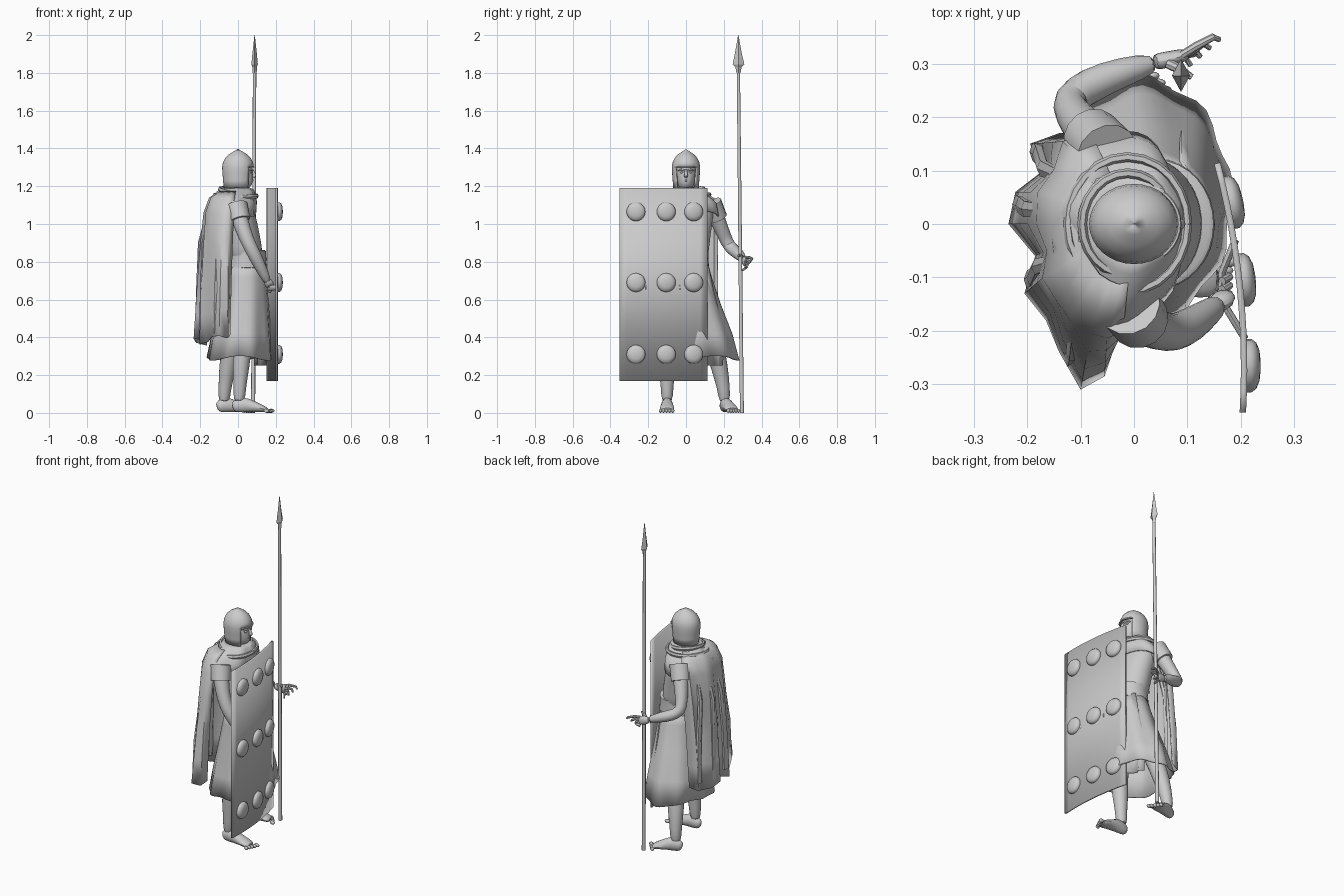
import bpy, bmesh, math
from mathutils import Vector
from math import sin, cos, pi, radians


def sheet(name, rows, closed=True, caps=True, skip=None, subsurf=0, solid=0, angle=40):
    """Skin a list of equally long point rows."""
    bm = bmesh.new()
    vs = [[bm.verts.new(p) for p in row] for row in rows]
    n = len(rows[0])
    for j in range(len(rows) - 1):
        for i in range(n if closed else n - 1):
            if skip and skip(i, j):
                continue
            k = (i + 1) % n
            bm.faces.new((vs[j][i], vs[j][k], vs[j + 1][k], vs[j + 1][i]))
    if closed and caps:
        bm.faces.new(vs[0])
        bm.faces.new(vs[-1])
    bmesh.ops.recalc_face_normals(bm, faces=bm.faces)
    me = bpy.data.meshes.new(name)
    bm.to_mesh(me)
    bm.free()
    ob = bpy.data.objects.new(name, me)
    bpy.context.collection.objects.link(ob)
    bpy.context.view_layer.objects.active = ob
    bpy.ops.object.select_all(action='DESELECT')
    ob.select_set(True)
    bpy.ops.object.shade_smooth_by_angle(angle=radians(angle))
    if solid:
        m = ob.modifiers.new("thickness", 'SOLIDIFY')
        m.thickness, m.offset = solid, -1
    if subsurf:
        ob.modifiers.new("smooth", 'SUBSURF').levels = subsurf
        ob.modifiers["smooth"].render_levels = subsurf
    return ob


def ellipse(cx, cy, z, rx, ry, n=24, wave=0, freq=9, dz=0):
    out = []
    for i in range(n):
        t = 2 * pi * i / n
        w = 1 + wave * sin(freq * t + 0.6 * sin(2 * t))
        out.append(Vector((cx + rx * w * cos(t), cy + ry * w * sin(t), z + dz * sin(3 * t))))
    return out


def tube(name, pts, ref=(0, 1, 0), n=10, **kw):
    """Tube along points (x, y, z, side radius[, other radius])."""
    ps = [Vector(p[:3]) for p in pts]
    rows = []
    for i, p in enumerate(ps):
        t = (ps[min(i + 1, len(ps) - 1)] - ps[max(i - 1, 0)]).normalized()
        a = t.cross(Vector(ref)).normalized()
        b = a.cross(t)
        ra, rb = pts[i][3], pts[i][-1]
        rows.append([p + a * ra * cos(2 * pi * k / n) + b * rb * sin(2 * pi * k / n) for k in range(n)])
    return sheet(name, rows, **kw)


def ball(name, loc, scale, seg=12):
    n = seg // 2
    return sheet(name, [ellipse(loc[0], loc[1], loc[2] - scale[2] * cos(pi * j / n),
                                scale[0] * max(sin(pi * j / n), .02), scale[1] * max(sin(pi * j / n), .02), seg)
                        for j in range(n + 1)], angle=60)


# Head, face and neck
sheet("head", [ellipse(*r) for r in [
    (0, 0, 1.12, .05, .055), (0, 0, 1.185, .046, .046), (.022, 0, 1.197, .045, .034), (.016, 0, 1.215, .062, .046),
    (.01, 0, 1.25, .07, .054), (.006, 0, 1.29, .072, .058), (0, 0, 1.33, .06, .05), (0, 0, 1.36, .03, .03)]], subsurf=1)
tube("nose", [(.072, 0, 1.292, .006), (.084, 0, 1.27, .008), (.09, 0, 1.255, .012), (.078, 0, 1.247, .009)], subsurf=1)
tube("mouth", [(.066, -.02, 1.229, .003), (.077, 0, 1.231, .006), (.066, .02, 1.229, .003)], ref=(0, 0, 1))
for s in (-1, 1):
    ball("eye", (.068, s * .022, 1.274), (.008, .011, .006))
    tube("eyebrow", [(.078, s * .008, 1.284, .005), (.074, s * .025, 1.289, .005), (.062, s * .04, 1.283, .004)], ref=(0, 0, 1))

# Helmet with face opening
prof = [(1.19, .90), (1.23, .94), (1.27, .98), (1.3, 1), (1.325, .95), (1.35, .8), (1.37, .55), (1.384, .27), (1.396, .02)]
sheet("helmet", [ellipse(0, 0, z, .084 * r, .075 * r, 32) for z, r in prof], caps=False, solid=.006,
      skip=lambda i, j: j < 3 and (i < 4 or i >= 28))
tube("helmet_rim", [(.085 * cos(a), .076 * sin(a), 1.302, .004) for a in [radians(d) for d in range(-50, 51, 10)]],
     ref=(0, 0, 1), n=6)

# Tunic body, belt and flared skirt
sheet("torso", [ellipse(*r) for r in [
    (.04, 0, .77, .1, .118), (.03, 0, .88, .098, .122), (.005, 0, 1.0, .1, .14), (-.01, 0, 1.08, .095, .15),
    (-.015, 0, 1.13, .08, .12), (-.01, 0, 1.18, .05, .055)]], subsurf=1)
sheet("belt", [ellipse(.043, 0, z, r, r * 1.13, 32) for z, r in
               [(.765, .1), (.77, .108), (.815, .105), (.857, .106), (.862, .098)]])
sheet("skirt", [ellipse(*r[:5], 48, r[5], 9, r[6]) for r in [
    (.043, 0, .80, .1, .115, 0, 0), (.04, .005, .72, .112, .13, .008, 0), (.03, .018, .58, .132, .162, .015, 0),
    (.018, .035, .42, .155, .205, .025, 0), (.01, .043, .29, .172, .232, .035, .012)]], caps=False, solid=.007)
# Draped fold hanging at the front of the skirt
sheet("front_drape", [[Vector((.15 + .012 * k * sin(1.9 * i) - .012 * i, y0 + .022 * i, z)) for i in range(6)]
                      for z, y0, k in [(.78, .01, .2), (.64, .04, .5), (.5, .075, .8), (.38, .095, 1), (.25, .085, 1.2)]],
      closed=False, solid=.006)

# Shoulder mantle and rolled collar
sheet("mantle", [ellipse(*r[:5], 40, r[5], 7, r[6]) for r in [
    (-.002, 0, 1.195, .06, .058, .02, 0), (-.008, 0, 1.18, .09, .09, .04, .004), (-.02, 0, 1.15, .112, .13, .03, .008),
    (-.03, -.005, 1.115, .128, .172, .03, .008), (-.035, -.01, 1.055, .13, .19, .03, .015)]], caps=False, solid=.008)
for k, (r, z) in enumerate([(.085, 1.172), (.112, 1.15)]):
    tube("collar_fold", [(-.012 + r * cos(t), r * 1.12 * sin(t), z + .012 * sin(t + k) - .012 * cos(t), .009, .013)
                         for t in [2 * pi * i / 24 for i in range(25)]], ref=(0, 0, 1), n=6)

# Cape: shoulder line blended into a pleated hem
top = [(-.08, .17), (-.13, .155), (-.15, .1), (-.178, .06), (-.18, 0), (-.162, -.05), (-.17, -.1), (-.145, -.14),
       (-.12, -.175), (-.08, -.2), (-.05, -.21), (-.02, -.2)]
hem = [(-.14, .17), (-.195, .15), (-.17, .10), (-.222, .06), (-.235, 0), (-.185, -.06), (-.205, -.13), (-.165, -.18),
       (-.14, -.24), (-.10, -.31), (-.055, -.285), (-.04, -.24)]


def cape_row(f, z, scale=1, wob=0):
    row = []
    for i, (a, b) in enumerate(zip(top, hem)):
        p = Vector(a).lerp(Vector(b), f) * scale
        row.append(Vector((p.x, p.y, z + wob * cos(1.5 * i) + .05 * f * (i / 11) ** 4)))
    return row


cape = sheet("cape", [cape_row(0, 1.175, .55), cape_row(0, 1.14, .85), cape_row(.05, 1.06), cape_row(.35, .9),
                      cape_row(.65, .7), cape_row(.85, .52), cape_row(1, .375, 1, .018)], closed=False, solid=.007)
for i, (x, y) in enumerate([(-.17, .13), (-.2, .035), (-.18, -.1), (-.11, -.24), (-.07, -.25)]):
    tube("cape_pleat", [(x * .75, y * .65, 1.1, .008, .012), (x, y * .8, .9, .012, .017),
                        (x * 1.05, y, .65, .012, .019), (x * 1.08, y * 1.04, .42, .012, .02)], n=6)

# Arms, sleeves and hands
arms = {
    "right": [(-.01, -.15, 1.1, .05), (.01, -.18, 1.02, .046), (.045, -.2, .92, .04), (.075, -.205, .86, .037),
              (.105, -.19, .8, .036), (.14, -.165, .73, .027), (.158, -.15, .69, .022)],
    "left": [(-.05, .13, 1.11, .05), (-.08, .165, 1.03, .045), (-.115, .205, .93, .037), (-.125, .23, .88, .036),
             (-.085, .26, .855, .036), (-.02, .285, .835, .03), (.045, .303, .81, .02)]}
for side, pts in arms.items():
    tube(side + "_arm", pts, subsurf=1)
    tube(side + "_sleeve", [(*p[:3], p[3] + .01) for p in pts[:2]], n=14)
tube("left_palm", [(.035, .302, .813, .018), (.06, .307, .805, .026, .016), (.09, .315, .8, .03, .014), (.1, .318, .798, .022, .01)],
     subsurf=1)
for i in range(4):
    z, e = .82 - .017 * i, .16 - .018 * i
    tube("left_finger", [(.09, .316, z, .008), (.115, .332 - .004 * i, z + .004, .008),
                         (e - .012, .35 - .012 * i, z - .004, .007), (e, .345 - .016 * i, z - .014, .005)], n=8)
tube("left_thumb", [(.065, .3, .822, .01), (.085, .29, .835, .009), (.108, .275, .832, .006)], n=8)
tube("right_palm", [(.152, -.155, .705, .02), (.165, -.143, .685, .026, .017), (.172, -.13, .665, .024, .014)], subsurf=1)
for i in range(4):
    y = -.155 + .016 * i
    tube("right_finger", [(.165, y, .675, .008), (.178, y + .008, .655, .008), (.17, y + .012, .64, .007), (.158, y + .01, .645, .006)],
         n=8, ref=(0, 1, .1))

# Legs and bare feet with toes
legs = {
    "right": ([(.03, -.09, .5, .07), (.025, -.1, .34, .05), (.015, -.1, .25, .049), (.01, -.1, .13, .033), (.005, -.1, .05, .034)],
              (-.03, -.1), (.19, -.1)),
    "left": ([(-.01, .11, .5, .07), (-.035, .155, .34, .05), (-.055, .175, .25, .05), (-.07, .2, .13, .034), (-.075, .205, .05, .034)],
             (-.112, .195), (.08, .255))}
for side, (pts, heel, toe) in legs.items():
    tube(side + "_leg", pts, subsurf=1)
    h, d = Vector((*heel, 0)), Vector((toe[0] - heel[0], toe[1] - heel[1], 0))
    s = Vector((-d.y, d.x, 0)).normalized()
    foot = [(0, .03, .012, .018), (.06, .034, .026, .034), (.25, .046, .031, .046), (.5, .034, .036, .032),
            (.72, .022, .042, .02), (.86, .014, .036, .012)]
    tube(side + "_foot", [(*(h + d * f)[:2], z, w, hh) for f, z, w, hh in foot], ref=(0, 0, 1), subsurf=1)
    out = 1 if side == "left" else -1
    for i in range(5):
        p = h + d * (.94 - .03 * i) + s * out * (.016 * i - .029)
        ball(side + "_toe", (p.x, p.y, .011), (.017 - .001 * i, .01 - .0006 * i, .011))

# Curved shield with nine bosses and a grip


def shield_x(y):
    return .212 - .34 * (y + .27) ** 2


ys = [-.353 + .468 * i / 12 for i in range(13)]
sheet("shield", [[Vector((shield_x(y), y, z)) for y in ys] for z in (.17, 1.19)], closed=False, solid=.012)
for y in (-.265, -.105, .04):
    nrm = Vector((1, .68 * (y + .27), 0)).normalized()
    for z in (1.065, .69, .31):
        c = Vector((shield_x(y), y, z))
        tube("shield_boss", [(*(c + nrm * h), r) for h, r in
                             [(-.004, .05), (.008, .05), (.017, .043), (.023, .028), (.025, .008)]], ref=(0, 0, 1), n=20)
tube("shield_grip", [(.208, -.215, .665, .007, .014), (.162, -.14, .66, .007, .014), (.165, -.09, .66, .007, .014),
                     (.19, -.03, .665, .007, .014)], ref=(0, 0, 1), n=8)

# Spear shaft and flat leaf-shaped head
tube("spear_shaft", [(.08, .296, 0, .011), (.088, .277, 1.84, .009)], n=10)
tube("spear_head", [(.088, .278, 1.8, .011), (.088, .278, 1.83, .012, .016), (.088, .278, 1.845, .017, .031),
                    (.088, .277, 1.9, .012, .019), (.088, .277, 2.0, .001)], n=4, angle=10)
